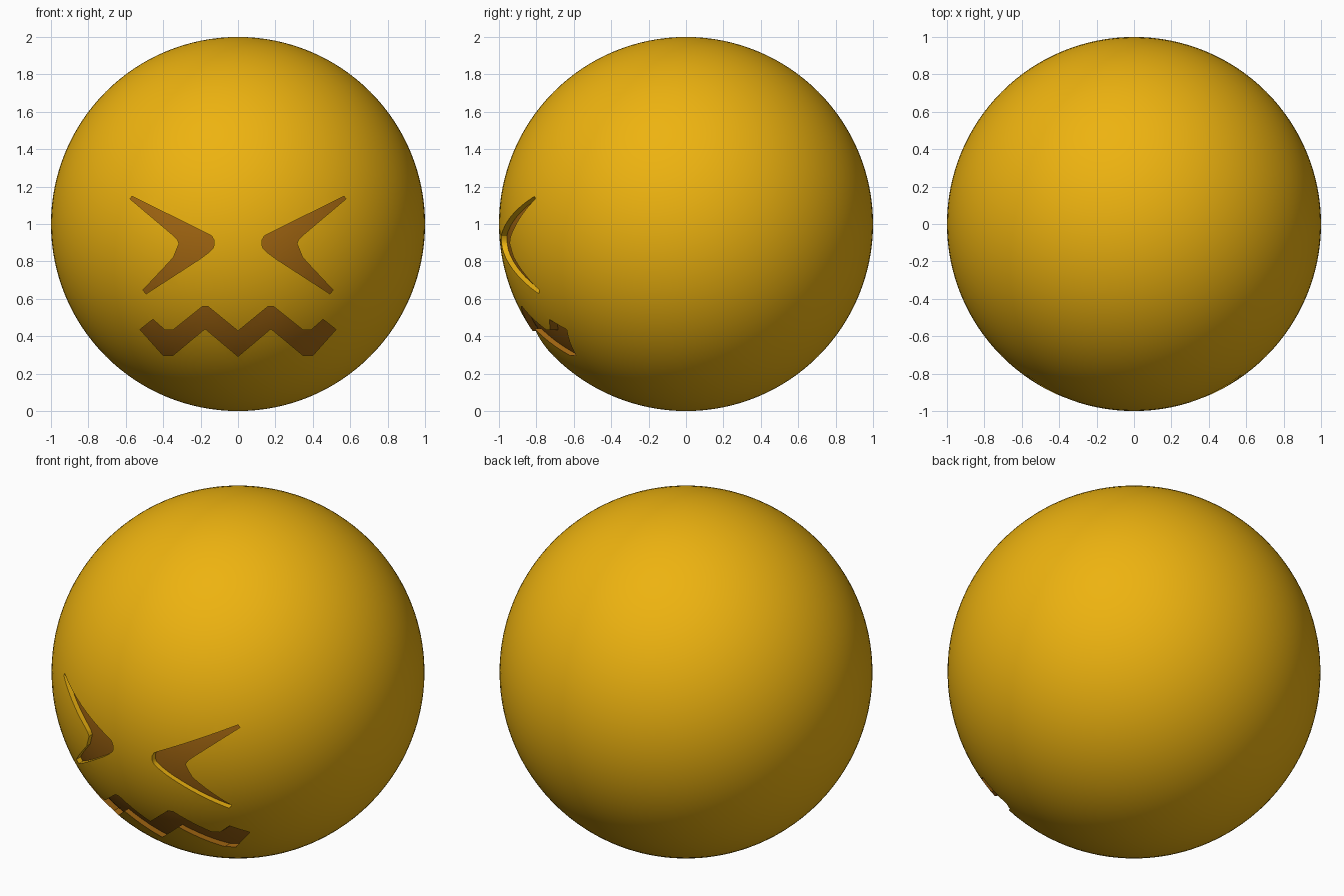
import bpy, bmesh

if "Cube" in bpy.data.objects:
    bpy.data.objects.remove(bpy.data.objects["Cube"])


def material(name, color):
    m = bpy.data.materials.new(name)
    m.diffuse_color = (*color, 1)
    m.use_nodes = True
    m.node_tree.nodes["Principled BSDF"].inputs["Base Color"].default_value = m.diffuse_color
    return m


yellow = material("yellow", (0.85, 0.45, 0.005))
brown = material("brown", (0.38, 0.14, 0.006))


def ball(name, radius, mat):
    bpy.ops.mesh.primitive_uv_sphere_add(segments=128, ring_count=64, radius=radius, location=(0, 0, 1))
    o = bpy.context.object
    o.name = name
    o.data.materials.append(mat)
    return o


def prism(name, outline, mat):
    # front-view (x, z) outline extruded along y
    bm = bmesh.new()
    face = bm.faces.new([bm.verts.new((x, -1.2, z)) for x, z in outline])
    ext = bmesh.ops.extrude_face_region(bm, geom=[face])
    verts = [v for v in ext["geom"] if isinstance(v, bmesh.types.BMVert)]
    bmesh.ops.translate(bm, verts=verts, vec=(0, 0.8, 0))
    bmesh.ops.recalc_face_normals(bm, faces=bm.faces)
    me = bpy.data.meshes.new(name)
    bm.to_mesh(me)
    bm.free()
    me.materials.append(mat)
    o = bpy.data.objects.new(name, me)
    o.hide_render = True
    bpy.context.collection.objects.link(o)
    return o


def subtract(target, cutter):
    mod = target.modifiers.new("cut", 'BOOLEAN')
    mod.operation = 'DIFFERENCE'
    mod.solver = 'EXACT'
    mod.material_mode = 'TRANSFER'
    mod.object = cutter
    bpy.context.view_layer.objects.active = target
    bpy.ops.object.modifier_apply(modifier=mod.name)


# squinting eye outline
eye = [(0.567, 1.148), (0.577, 1.134), (0.345, 0.938), (0.325, 0.917), (0.315, 0.896),
       (0.345, 0.822), (0.374, 0.79), (0.508, 0.647), (0.492, 0.626), (0.2, 0.815),
       (0.16, 0.845), (0.134, 0.87), (0.127, 0.89), (0.129, 0.915), (0.14, 0.935), (0.16, 0.947)]

# zigzag mouth: right half of the top and bottom edges
top = [(0, 0.428), (0.16, 0.559), (0.19, 0.559), (0.348, 0.433), (0.39, 0.433), (0.455, 0.49), (0.524, 0.436)]
bottom = [(0.4, 0.297), (0.348, 0.297), (0.176, 0.44), (0, 0.292)]
half = top + bottom
mouth = half + [(-x, z) for x, z in reversed(half[1:-1])]

# recess cutters whose floors follow a slightly smaller ball
cutters = [prism("eye_cutter_right", eye, yellow),
           prism("eye_cutter_left", [(-x, z) for x, z in eye], yellow),
           prism("mouth_cutter", mouth, brown)]
floor = ball("recess_floor", 0.97, brown)
head = ball("head", 1, yellow)
for c in cutters:
    subtract(c, floor)
    subtract(head, c)
for o in cutters + [floor]:
    bpy.data.objects.remove(o)

# smooth ball with crisp recess rims
bpy.ops.object.select_all(action='DESELECT')
head.select_set(True)
bpy.context.view_layer.objects.active = head
bpy.ops.object.shade_smooth_by_angle()
